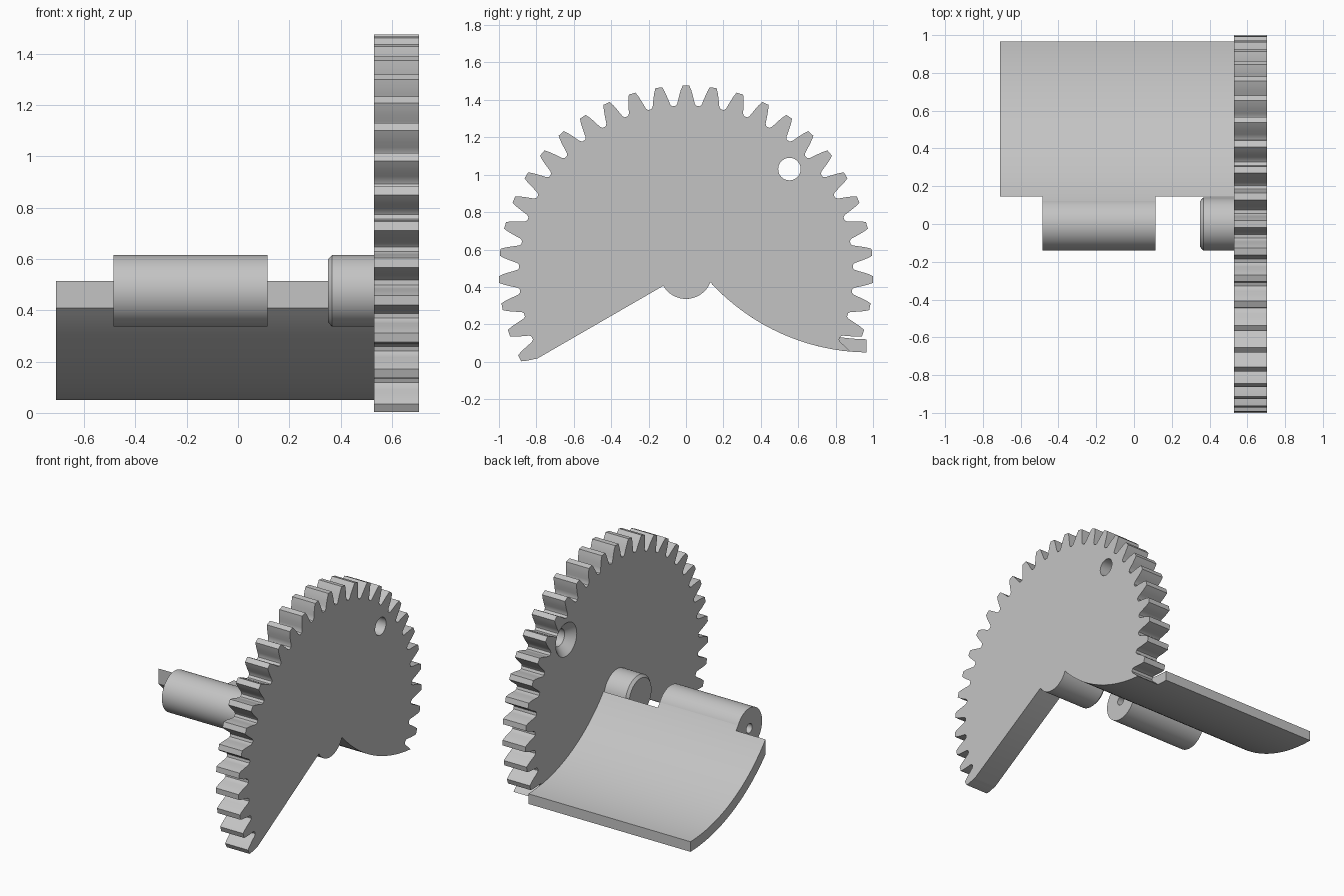
import bpy, bmesh
from math import sin, cos, radians, sqrt, pi

cube = bpy.data.objects.get("Cube")
if cube:
    bpy.data.objects.remove(cube, do_unlink=True)

grey = bpy.data.materials.new("plain grey")
grey.use_nodes = True
COLOR = (0.55, 0.55, 0.55, 1)
grey.diffuse_color = COLOR
grey.node_tree.nodes["Principled BSDF"].inputs["Base Color"].default_value = COLOR

AXIS_Z = 0.476            # height of the pivot axis
PITCH = 360 / 43          # angle between teeth
HUB_R = 0.14
GEAR_X0, GEAR_X1 = 0.53, 0.705


def finish(bm, name):
    bmesh.ops.recalc_face_normals(bm, faces=bm.faces)
    mesh = bpy.data.meshes.new(name)
    bm.to_mesh(mesh)
    bm.free()
    mesh.materials.append(grey)
    obj = bpy.data.objects.new(name, mesh)
    bpy.context.collection.objects.link(obj)
    return obj


def prism(name, outline, x0, x1):
    """Extrude a closed (y, z) outline along x."""
    bm = bmesh.new()
    face = bm.faces.new([bm.verts.new((x0, y, z)) for y, z in outline])
    side = bmesh.ops.extrude_face_region(bm, geom=[face])
    moved = [v for v in side["geom"] if isinstance(v, bmesh.types.BMVert)]
    bmesh.ops.translate(bm, verts=moved, vec=(x1 - x0, 0, 0))
    return finish(bm, name)


def lathe(name, profile, y=0, z=AXIS_Z, steps=64):
    """Revolve a closed (x, radius) profile around an axis parallel to x."""
    bm = bmesh.new()
    rings = []
    for i in range(steps):
        a = 2 * pi * i / steps
        rings.append([bm.verts.new((x, y + r * cos(a), z + r * sin(a))) for x, r in profile])
    n = len(profile)
    for i in range(steps):
        a, b = rings[i], rings[(i + 1) % steps]
        for j in range(n):
            k = (j + 1) % n
            if profile[j][1] + profile[k][1] > 0:
                bm.faces.new((a[j], a[k], b[k], b[j]))
    bmesh.ops.remove_doubles(bm, verts=bm.verts, dist=1e-5)
    return finish(bm, name)


def polar(angle, r):
    """Point around the pivot, angle in degrees from straight up."""
    return r * sin(radians(angle)), AXIS_Z + r * cos(radians(angle))


def curve(y0, y1, radius, steps=32):
    """Concave arc shared by the blade and the underside of the gear."""
    ys = [y0 + (y1 - y0) * i / steps for i in range(steps + 1)]
    return [(y, 1.2 - sqrt(radius ** 2 - (0.98 - y) ** 2)) for y in ys]


OUTER_R, INNER_R = 1.15, 1.08

# Sector gear outline: teeth, curved underside, hub bulge, straight radial edge
flank = [(3.6, 0.893), (3.0, 0.904), (2.6, 0.925), (2.15, 0.95), (1.65, 0.976), (1.05, 1.0)]
tooth = [(-a, r) for a, r in flank] + [(a, r) for a, r in reversed(flank)]
last_angle = 14 * PITCH - 1.7
outline = [polar(-120, HUB_R), polar(-120, 0.918)]
for k in range(-14, 15):
    for a, r in tooth:
        angle = k * PITCH + a
        if -119.9 < angle < last_angle and not (k == -14 and a < -3.5 and angle < -120):
            outline.append(polar(angle, r))
# the first tooth is traced from its lower flank upward
outline += curve(0.88, 0.13, OUTER_R)
outline += [polar(111.4 + (240 - 111.4) * i / 24, HUB_R) for i in range(1, 24)]
gear = prism("sector_gear", outline, GEAR_X0, GEAR_X1)

# Countersunk screw hole, widest on the blade side
cutter = lathe("hole_cutter", [(0.5, 0), (0.5, 0.115), (GEAR_X0, 0.115),
                               (0.585, 0.06), (0.75, 0.06), (0.75, 0)], 0.553, 1.03, 48)
cutter.hide_render = True
mod = gear.modifiers.new("hole", "BOOLEAN")
mod.operation = "DIFFERENCE"
mod.solver = "EXACT"
mod.object = cutter
bpy.context.view_layer.objects.active = gear
bpy.ops.object.modifier_apply(modifier=mod.name)
bpy.data.objects.remove(cutter, do_unlink=True)

# Curved blade, and the short web joining it to the pivot sleeve
blade = prism("curved_blade", curve(0.145, 0.965, OUTER_R) + curve(0.965, 0.145, INNER_R),
              -0.71, GEAR_X0 + 0.002)
web = prism("sleeve_web", curve(0.1, 0.16, OUTER_R, 6) + curve(0.16, 0.1, INNER_R, 6),
            -0.485, 0.115)

# Pivot sleeve with a pin bore, and the chamfered hub on the gear
sleeve = lathe("pivot_sleeve", [(-0.485, 0.032), (-0.485, HUB_R), (0.115, HUB_R), (0.115, 0.032)])
hub = lathe("gear_hub", [(0.35, 0), (0.35, 0.122), (0.367, HUB_R), (0.54, HUB_R), (0.54, 0)])

bpy.ops.object.select_all(action="DESELECT")
for obj in (gear, blade, web, sleeve, hub):
    obj.select_set(True)
bpy.context.view_layer.objects.active = gear
bpy.ops.object.shade_smooth_by_angle(angle=radians(25))
